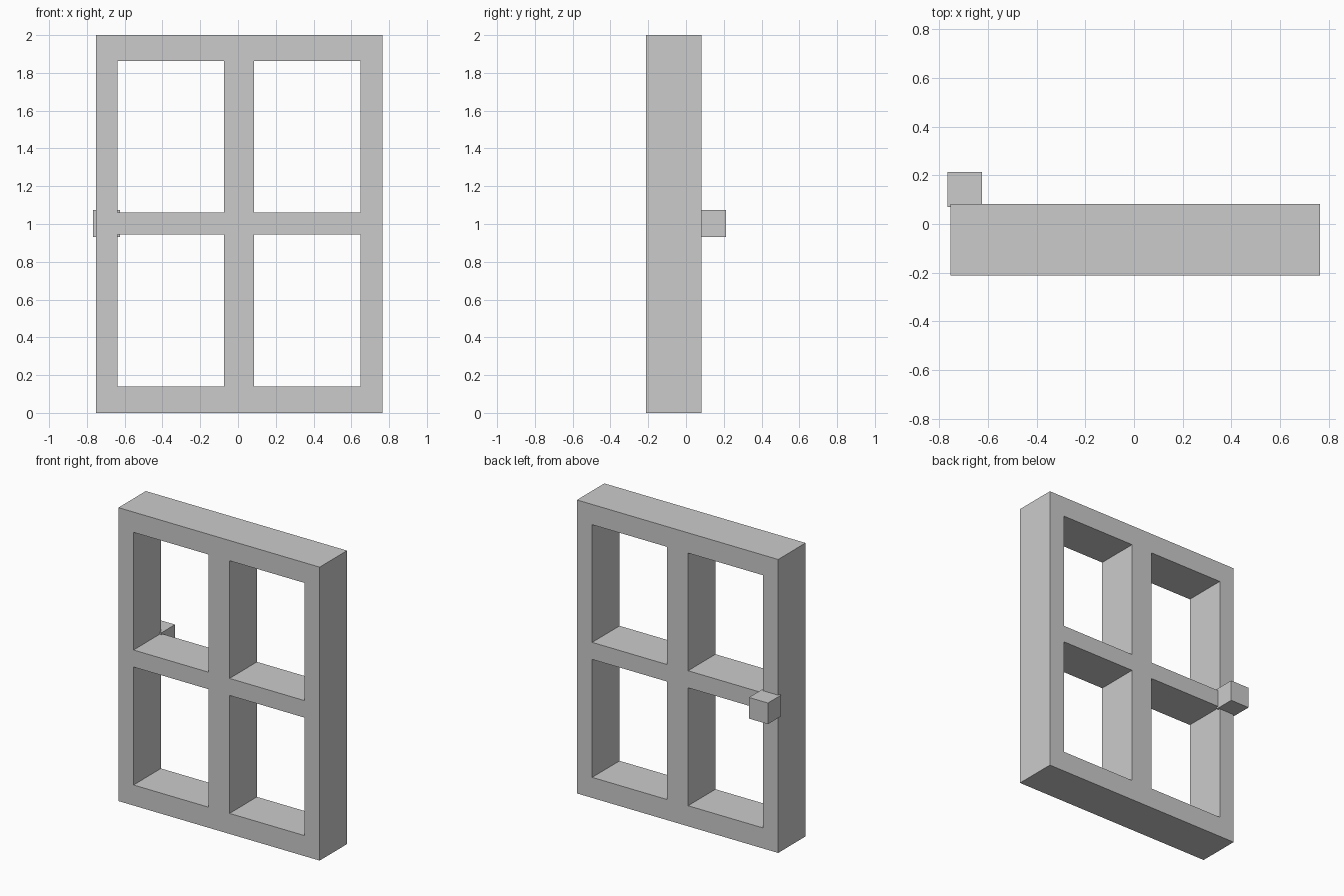
import bpy, bmesh

if "Cube" in bpy.data.objects:
    bpy.data.objects.remove(bpy.data.objects["Cube"])

# Grid lines of the window front; odd cells in both directions are openings
XS = [-0.753, -0.639, -0.074, 0.085, 0.649, 0.764]
ZS = [0.0, 0.14, 0.944, 1.06, 1.862, 2.0]
FRONT, BACK = -0.212, 0.083


def finish(bm, name):
    bmesh.ops.recalc_face_normals(bm, faces=bm.faces)
    mesh = bpy.data.meshes.new(name)
    bm.to_mesh(mesh)
    bm.free()
    obj = bpy.data.objects.new(name, mesh)
    bpy.context.collection.objects.link(obj)
    return obj


# Window frame with four openings: front lattice extruded to the back
bm = bmesh.new()
verts = [[bm.verts.new((x, FRONT, z)) for z in ZS] for x in XS]
for i in range(5):
    for j in range(5):
        if not (i % 2 and j % 2):
            bm.faces.new((verts[i][j], verts[i + 1][j],
                          verts[i + 1][j + 1], verts[i][j + 1]))
ext = bmesh.ops.extrude_face_region(bm, geom=bm.faces[:], use_keep_orig=True)
moved = [g for g in ext["geom"] if isinstance(g, bmesh.types.BMVert)]
bmesh.ops.translate(bm, verts=moved, vec=(0, BACK - FRONT, 0))
finish(bm, "window_frame")

# Square handle block on the back
lo, hi = (-0.767, 0.07, 0.931), (-0.624, 0.213, 1.075)
bm = bmesh.new()
bmesh.ops.create_cube(bm, size=1)
for v in bm.verts:
    v.co = [a + (c + 0.5) * (b - a) for a, b, c in zip(lo, hi, v.co)]
finish(bm, "handle_block")
